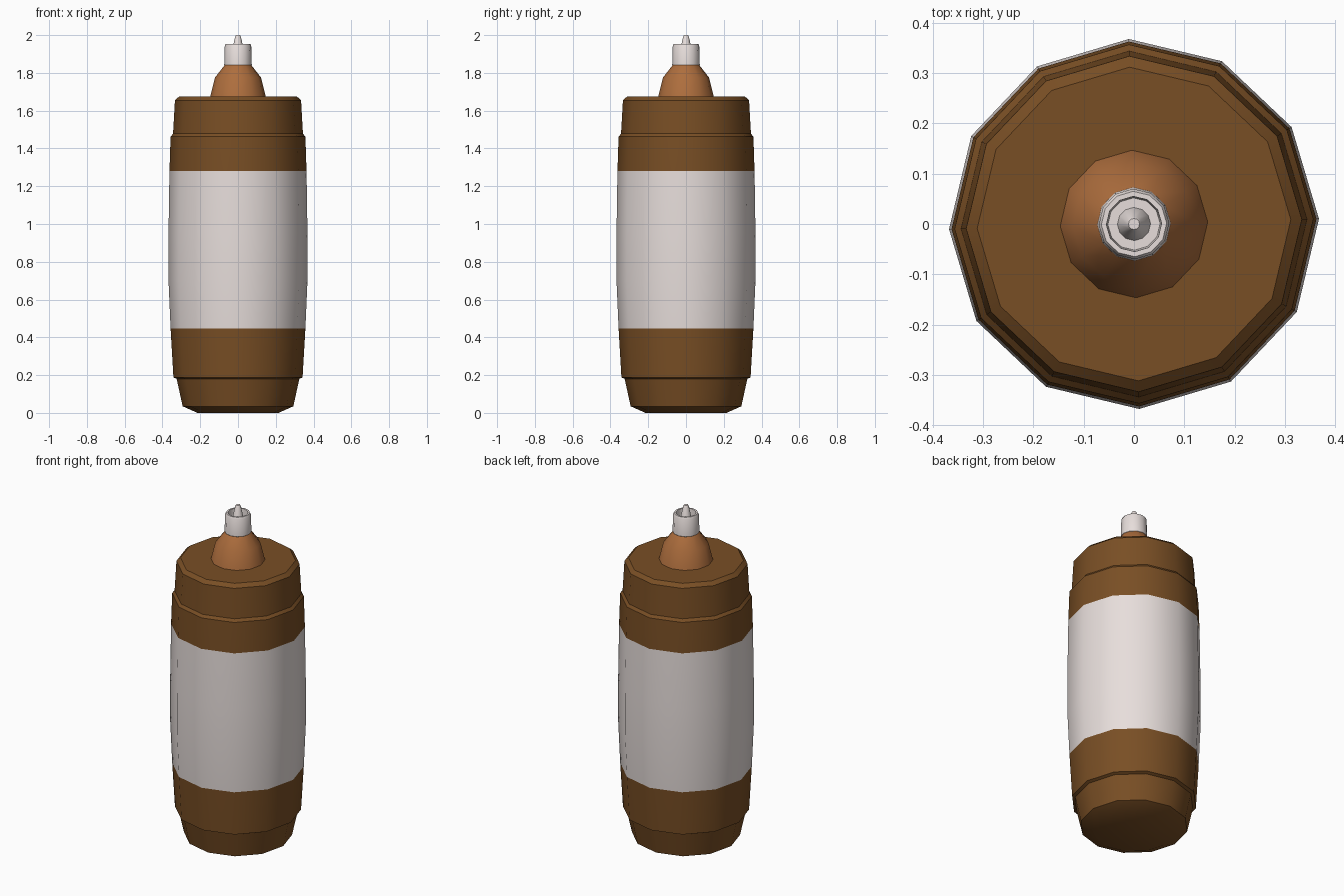
import bpy, bmesh, math

if "Cube" in bpy.data.objects:
    bpy.data.objects.remove(bpy.data.objects["Cube"])

def material(name, rgb):
    m = bpy.data.materials.new(name)
    m.diffuse_color = (*rgb, 1)
    m.use_nodes = True
    m.node_tree.nodes["Principled BSDF"].inputs["Base Color"].default_value = m.diffuse_color
    return m

BROWN = material("brown plastic", (0.19, 0.077, 0.018))
ORANGE = material("orange spout", (0.42, 0.155, 0.047))
WHITE = material("off white", (0.80, 0.73, 0.71))

def lathe(name, profile, mats, sides=12, turn=1.6, rule=None):
    """Spin (radius, height) points round z; closes both ends."""
    bm = bmesh.new()
    rings = []
    for r, z in profile:
        rings.append([bm.verts.new((r * math.cos(a), r * math.sin(a), z))
                      for a in (math.radians(turn) + math.tau * i / sides for i in range(sides))])
    for lo, hi in zip(rings, rings[1:]):
        for i in range(sides):
            j = (i + 1) % sides
            bm.faces.new((lo[i], lo[j], hi[j], hi[i]))
    bm.faces.new(rings[0][::-1])
    bm.faces.new(rings[-1])
    for f in bm.faces:
        if rule:
            f.material_index = rule(f.calc_center_median().z)
    me = bpy.data.meshes.new(name)
    bm.to_mesh(me)
    bm.free()
    for m in mats:
        me.materials.append(m)
    ob = bpy.data.objects.new(name, me)
    bpy.context.collection.objects.link(ob)
    bpy.context.view_layer.objects.active = ob
    ob.select_set(True)
    bpy.ops.object.shade_smooth_by_angle(angle=math.radians(32))
    ob.select_set(False)
    return ob

# Bottle body with the label band between two heights
lathe("bottle_body",
      [(0.215, 0), (0.293, 0.035), (0.325, 0.18), (0.342, 0.188), (0.357, 0.447),
       (0.368, 0.70), (0.368, 0.95), (0.363, 1.28), (0.357, 1.462), (0.344, 1.478),
       (0.334, 1.655), (0.312, 1.675)],
      [BROWN, WHITE], rule=lambda z: 1 if 0.447 < z < 1.28 else 0)

# Spout cone
lathe("spout", [(0.148, 1.67), (0.122, 1.775), (0.07, 1.842)], [ORANGE])

# Hollow nozzle collar with the tip rising from its floor
lathe("nozzle_collar",
      [(0.068, 1.838), (0.073, 1.842), (0.070, 1.945), (0.065, 1.954), (0.055, 1.954),
       (0.052, 1.91), (0.033, 1.91), (0.015, 1.993), (0.011, 2.0)], [WHITE])
